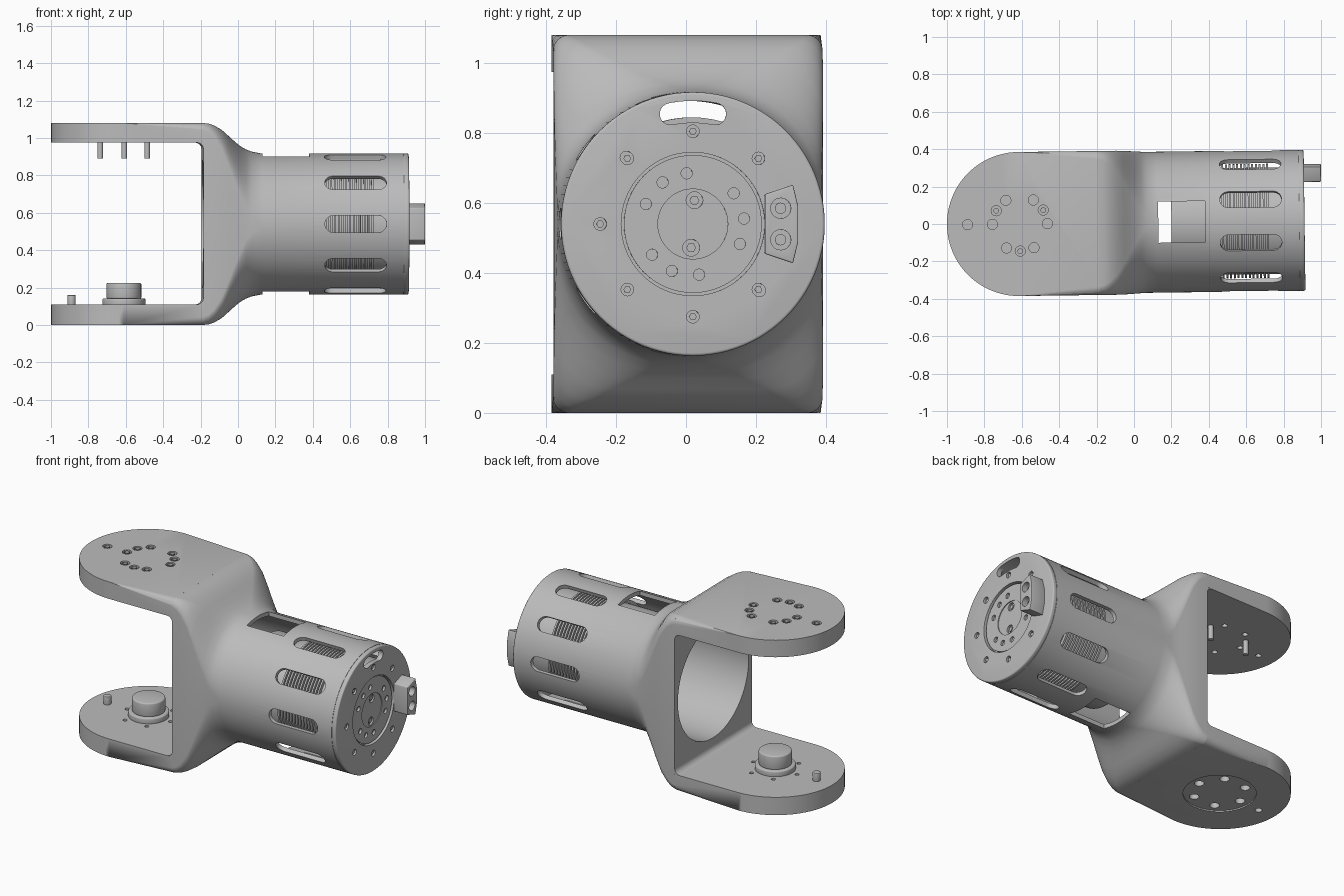
import bpy, bmesh
from math import sin, cos, pi, radians
from mathutils import Matrix, Vector

if "Cube" in bpy.data.objects:
    bpy.data.objects.remove(bpy.data.objects["Cube"])

grey = bpy.data.materials.new("machined_grey")
grey.use_nodes = True
grey.diffuse_color = (0.5, 0.5, 0.5, 1)
grey.node_tree.nodes["Principled BSDF"].inputs["Base Color"].default_value = (0.5, 0.5, 0.5, 1)

MID = 0.54          # height of the barrel axis
WALL = -0.19        # inner wall of the fork
HUB = -0.61         # joint axis of the fork
HALF = 0.385        # half width of the fork
BORE = 0.352
LIFT = Matrix.Translation((0, 0, MID))
AXIAL = LIFT @ Matrix(((0, 0, 1, 0), (1, 0, 0, 0), (0, 1, 0, 0), (0, 0, 0, 1)))
YAW = Matrix.Translation((HUB, 0, 0)) @ Matrix.Rotation(0.013, 4, 'Z') @ Matrix.Translation((-HUB, 0, 0))
ONE = Matrix()


# ---- outlines ----
def arc(cx, cy, r, a0, a1, n):
    return [(cx + r * cos(radians(a0 + (a1 - a0) * i / n)),
             cy + r * sin(radians(a0 + (a1 - a0) * i / n))) for i in range(n + 1)]


def circle(r, cx=0, cy=0, n=32):
    return arc(cx, cy, r, 0, 360, n)[:-1]


def ring(r, start, count):
    step = 360 / count
    return [(r * cos(radians(start + step * k)), r * sin(radians(start + step * k))) for k in range(count)]


# ---- mesh helpers ----
def prism(bm, pts, z0, z1, mat=ONE):
    low = [bm.verts.new(mat @ Vector((x, y, z0))) for x, y in pts]
    high = [bm.verts.new(mat @ Vector((x, y, z1))) for x, y in pts]
    bm.faces.new(low[::-1])
    bm.faces.new(high)
    for i in range(len(pts)):
        j = (i + 1) % len(pts)
        bm.faces.new((low[i], low[j], high[j], high[i]))


def solid(name, bm):
    bmesh.ops.recalc_face_normals(bm, faces=bm.faces)
    mesh = bpy.data.meshes.new(name)
    bm.to_mesh(mesh)
    bm.free()
    ob = bpy.data.objects.new(name, mesh)
    bpy.context.collection.objects.link(ob)
    return ob


def finish(name, bm, cutters=(), bevel=0):
    """Turn a bmesh into a finished part: bevel, cut, shade and place it."""
    ob = solid(name, bm)
    ob.data.materials.append(grey)
    bpy.ops.object.select_all(action='DESELECT')
    ob.select_set(True)
    bpy.context.view_layer.objects.active = ob
    if bevel:
        m = ob.modifiers.new("edge", 'BEVEL')
        m.width, m.segments, m.limit_method = bevel, 3, 'ANGLE'
        bpy.ops.object.modifier_apply(modifier=m.name)
    for cut_bm in cutters:
        cutter = solid("cutter", cut_bm)
        cutter.hide_render = True
        m = ob.modifiers.new("cut", 'BOOLEAN')
        m.operation, m.solver, m.object, m.use_self = 'DIFFERENCE', 'EXACT', cutter, True
        bpy.ops.object.modifier_apply(modifier=m.name)
        bpy.data.objects.remove(cutter)
    bpy.ops.object.shade_smooth_by_angle(angle=radians(32))
    ob.matrix_world = YAW
    return ob


# ---- housing: fork wall flowing into a round barrel ----
def section(bm, x, hz, hy, r, n=24):
    pts = []
    for q, (sy, sz) in enumerate(((1, 1), (-1, 1), (-1, -1), (1, -1))):
        for i in range(n):
            a = (q + (i + 0.5) / n) * pi / 2
            pts.append(bm.verts.new((x, sy * (hy - r) + r * cos(a), MID + sz * (hz - r) + r * sin(a))))
    return pts


bm = bmesh.new()
R = 0.377
stations = [(WALL, .54, HALF, .045), (-.16, .536, HALF, .055), (-.13, .526, HALF, .075),
            (-.09, .503, HALF, .115), (-.055, .472, .384, .17), (-.02, .441, .382, .23),
            (.01, .417, .38, .28), (.04, .4, .378, .33), (.07, .388, R, .36),
            (.125, R, R, R), (.885, R, R, R)]
rows = [section(bm, *s) for s in stations]
for a, b in zip(rows, rows[1:]):
    for i in range(len(a)):
        j = (i + 1) % len(a)
        bm.faces.new((a[i], a[j], b[j], b[i]))
bm.faces.new(rows[0])
bm.faces.new(rows[-1])

bore = bmesh.new()
prism(bore, circle(BORE, n=96), -.5, 1.2, AXIAL)
openings = bmesh.new()
slot = arc(.745, 0, .045, -90, 90, 10) + arc(.505, 0, .045, 90, 270, 10)
for k in range(10):
    prism(openings, slot, .3, .45, LIFT @ Matrix.Rotation(radians(18 + 36 * k), 4, 'X'))
window = [(.13, -.11), (.38, -.11), (.38, .11), (.13, .11)]
for k in range(2):
    prism(openings, window, .3, .45, LIFT @ Matrix.Rotation(pi * k, 4, 'X'))
finish("fork_and_barrel_housing", bm, (bore, openings))


# ---- fork arms ----
def arm(z_in, z_out):
    bm = bmesh.new()
    outline = arc(HUB - .005, 0, HALF, 90, 270, 48) + [(WALL, -HALF), (WALL, HALF)]
    prism(bm, outline, min(z_in, z_out), max(z_in, z_out))
    rim = [e for e in bm.edges if all(abs(v.co.z - z_out) < 1e-5 for v in e.verts)
           and not all(abs(v.co.x - WALL) < 1e-5 for v in e.verts)]
    bmesh.ops.bevel(bm, geom=rim, offset=.045, segments=6, profile=.5, affect='EDGES')
    return bm


six, three = ring(.147, 0, 6), ring(.145, 30, 3)
holes = bmesh.new()
for x, y in six + three + [(-.28, 0)]:
    prism(holes, circle(.027, HUB + x, y, 20), 1.05, 1.2)
    prism(holes, circle(.016, HUB + x, y, 20), .9, 1.1)
finish("upper_arm", arm(.975, 1.08), (holes,))

holes = bmesh.new()
prism(holes, circle(.2, HUB, 0, 64), -.1, .008)
for x, y in six:
    prism(holes, circle(.027, HUB + x, y, 20), -.1, .06)
    prism(holes, circle(.012, HUB + x, y, 20), -.1, .2)
prism(holes, circle(.02, HUB - .28, 0, 20), -.1, .04)
finish("lower_arm", arm(.11, 0), (holes,))

# small coves where the arms meet the wall
bm = bmesh.new()
c = .035
turn = Matrix.Rotation(pi / 2, 4, 'X')
prism(bm, [(WALL, .11)] + arc(WALL - c, .11 + c, c, 0, -90, 8), -.384, .384, turn)
prism(bm, [(WALL, .975)] + arc(WALL - c, .975 - c, c, 0, 90, 8), -.384, .384, turn)
finish("inner_coves", bm)

# ---- joint fittings on the arms ----
bm = bmesh.new()
for x, y in three:
    prism(bm, circle(.015, HUB + x, y, 20), .89, 1.06)
finish("hanging_pins", bm)

bm = bmesh.new()
prism(bm, circle(.115, HUB, 0, 48), .1, .143)
prism(bm, circle(.093, HUB, 0, 48), .14, .225)
finish("pivot_boss", bm, bevel=.008)

bm = bmesh.new()
prism(bm, circle(.022, HUB - .28, 0, 24), .1, .16)
finish("locating_pin", bm, bevel=.004)

# ---- motor inside the barrel ----
bm = bmesh.new()
prism(bm, circle(.285, n=64), .2, .885, AXIAL)
finish("motor_body", bm)

bm = bmesh.new()
for k in range(13):
    prism(bm, circle(.305, n=64), .47 + .02 * k, .481 + .02 * k, AXIAL)
finish("motor_fins", bm)

# ---- end cap ----
bm = bmesh.new()
prism(bm, circle(R, n=96), .882, .912, AXIAL)
holes = bmesh.new()
prism(holes, circle(.205, n=64), .8, 1, AXIAL)
rim_bolts = [p for k, p in enumerate(ring(.265, 0, 8)) if k]
for x, y in rim_bolts + [(-.19, .19), (.19, -.19)]:
    prism(holes, circle(.018, x, y, 20), .893, 1, AXIAL)
arch = arc(0, 0, BORE, 78.5, 101.5, 10)
ends = [(.321 * cos(radians(a)), .321 * sin(radians(a))) for a in (78.5, 101.5)]
arch += arc(*ends[1], .031, 101.5, 281.5, 10)[1:]
arch += arc(0, 0, .29, 101.5, 78.5, 10)[1:]
arch += arc(*ends[0], .031, 258.5, 438.5, 10)[1:-1]
prism(holes, arch, .8, 1, AXIAL)
finish("end_cap", bm, (holes,), bevel=.008)

# ---- output flange ----
bm = bmesh.new()
prism(bm, circle(.197, n=64), .87, .902, AXIAL)
holes = bmesh.new()
prism(holes, circle(.1, n=48), .897, 1, AXIAL)
for x, y in ring(.146, 97, 6) + ring(.147, 126, 3):
    prism(holes, circle(.016, x, y, 20), .888, 1, AXIAL)
for x, y in ring(.068, 86, 2):
    prism(holes, circle(.024, x, y, 20), .886, 1, AXIAL)
finish("output_flange", bm, (holes,))

# ---- screws sunk in the cap and flange ----
bm = bmesh.new()
for x, y in rim_bolts:
    prism(bm, circle(.011, x, y, 6), .885, .905, AXIAL)
for x, y in ring(.068, 86, 2):
    prism(bm, circle(.014, x, y, 6), .88, .894, AXIAL)
finish("sunken_screws", bm)

# ---- cable connector ----
bm = bmesh.new()
half = [(.205, .085), (.285, .112), (.3, .05)]
prism(bm, half + [(x, -y) for x, y in reversed(half)], .9, 1.003, AXIAL)
holes = bmesh.new()
for y in (-.045, .045):
    prism(holes, circle(.029, .25, y, 24), .955, 1.1, AXIAL)
finish("connector_block", bm, (holes,), bevel=.004)

bm = bmesh.new()
for y in (-.045, .045):
    prism(bm, circle(.016, .25, y, 16), .95, .975, AXIAL)
finish("connector_contacts", bm)
